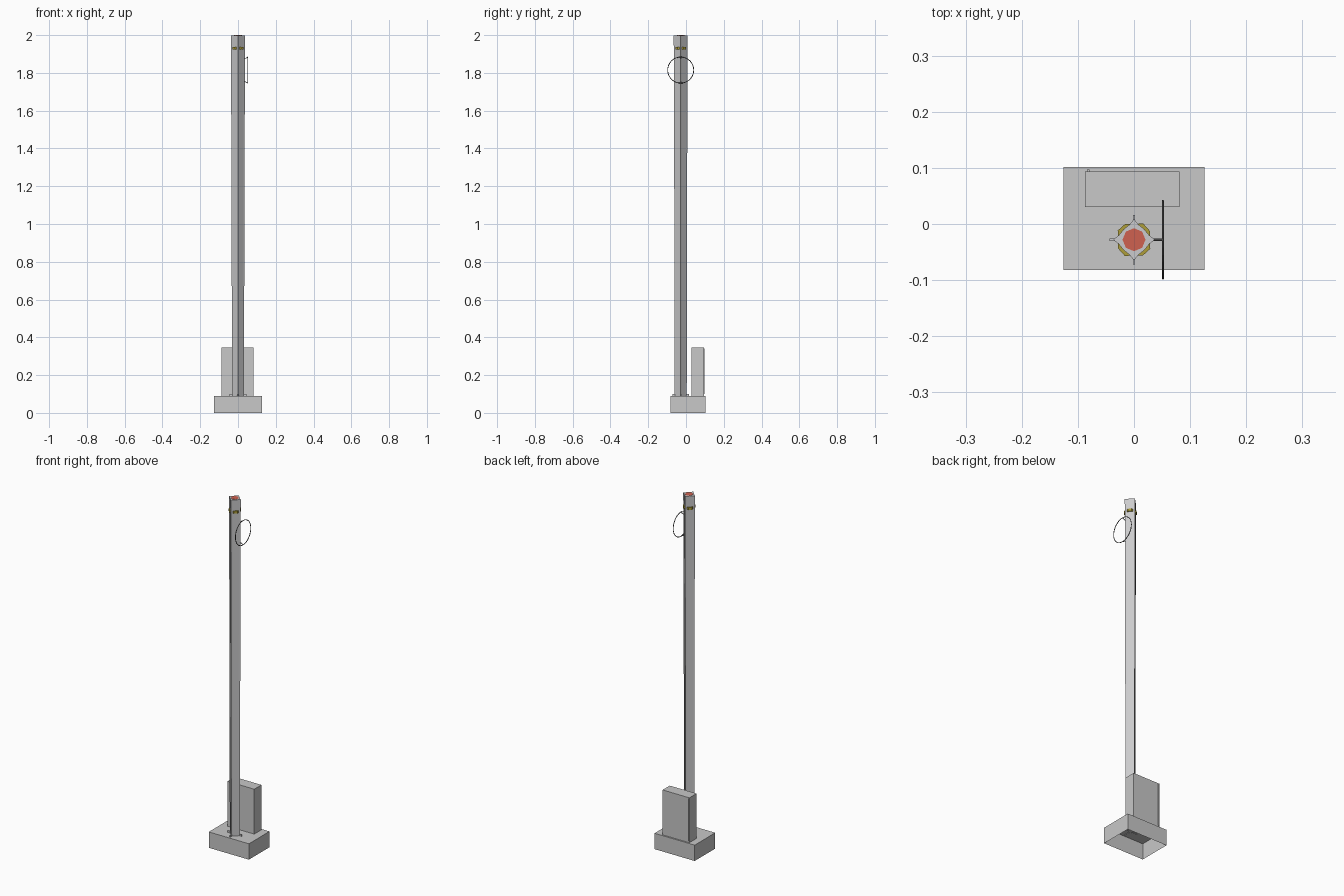
import bpy, bmesh, math
from mathutils import Vector

if "Cube" in bpy.data.objects:
    bpy.data.objects.remove(bpy.data.objects["Cube"])

PY = -0.028  # pole centre in y


def mat(name, rgb):
    m = bpy.data.materials.new(name)
    m.diffuse_color = (*rgb, 1)
    m.use_nodes = True
    m.node_tree.nodes["Principled BSDF"].inputs["Base Color"].default_value = m.diffuse_color
    return m


GREY = mat("concrete grey", (0.58, 0.58, 0.58))
STEEL = mat("steel grey", (0.60, 0.60, 0.61))
DARK = mat("dark metal", (0.12, 0.12, 0.12))
YELLOW = mat("mustard yellow", (0.42, 0.34, 0.04))
RED = mat("signal red", (0.62, 0.12, 0.08))


def finish(name, bm, m, smooth=False):
    bmesh.ops.recalc_face_normals(bm, faces=bm.faces)
    me = bpy.data.meshes.new(name)
    bm.to_mesh(me)
    bm.free()
    me.materials.append(m)
    ob = bpy.data.objects.new(name, me)
    bpy.context.collection.objects.link(ob)
    if smooth:
        bpy.context.view_layer.objects.active = ob
        ob.select_set(True)
        bpy.ops.object.shade_smooth_by_angle(angle=math.radians(40))
        ob.select_set(False)
    return ob


def box(name, lo, hi, m, open_bottom=False):
    bm = bmesh.new()
    bmesh.ops.create_cube(bm, size=1)
    for v in bm.verts:
        v.co = [lo[i] + (v.co[i] + 0.5) * (hi[i] - lo[i]) for i in range(3)]
    if open_bottom:
        low = min(bm.faces, key=lambda f: f.calc_center_median().z)
        bmesh.ops.delete(bm, geom=[low], context='FACES_ONLY')
    return finish(name, bm, m)


def loft(name, rings, m, smooth=False):
    """Skin a list of equal point rings and cap both ends."""
    bm = bmesh.new()
    vs = [[bm.verts.new(p) for p in r] for r in rings]
    n = len(vs[0])
    for a, b in zip(vs, vs[1:]):
        for i in range(n):
            bm.faces.new((a[i], a[(i + 1) % n], b[(i + 1) % n], b[i]))
    bm.faces.new(vs[0][::-1])
    bm.faces.new(vs[-1])
    return finish(name, bm, m, smooth)


def rod(name, a, b, r, m, sides=6):
    a, b = Vector(a), Vector(b)
    q = (b - a).to_track_quat('Z', 'Y')
    ring = [q @ Vector((r * math.cos(t), r * math.sin(t), 0))
            for t in (2 * math.pi * i / sides for i in range(sides))]
    return loft(name, [[a + p for p in ring], [b + p for p in ring]], m)


# hollow base block and rear cabinet
box("base_block", (-0.126, -0.082, 0), (0.126, 0.102, 0.09), GREY, True)
box("rear_cabinet", (-0.087, 0.03, 0.09), (0.081, 0.094, 0.345), GREY)
box("cabinet_hinge", (-0.084, 0.094, 0.10), (-0.079, 0.097, 0.34), GREY)

# four-pointed pole section
quarter = [(0.037, 0), (0.027, 0.008), (0.0185, 0.0185), (0.008, 0.027)]
section = []
for k in range(4):
    c, s = round(math.cos(k * math.pi / 2)), round(math.sin(k * math.pi / 2))
    section += [(x * c - y * s, x * s + y * c) for x, y in quarter]
loft("pole", [[(x * k, PY + y * k, z) for x, y in section]
              for z, k in ((0.09, 0.86), (1.45, 0.94), (1.6, 0.97), (2.0 - 0.001, 1.0))],
     STEEL, True)

# red octagonal cap plate
rod("top_light", (0, PY, 1.995), (0, PY, 2.0), 0.0205, RED, 8)

# foot lugs and yellow markers around the pole
for k in range(4):
    t = k * math.pi / 2
    d, p = Vector((math.cos(t), math.sin(t), 0)), Vector((-math.sin(t), math.cos(t), 0))
    o = Vector((0, PY, 0))
    foot = [o + d * 0.01 - p * 0.002, o + d * 0.044 - p * 0.002,
            o + d * 0.044 + p * 0.002, o + d * 0.01 + p * 0.002]
    loft("foot_lug", [[v + Vector((0, 0, z)) for v in foot] for z in (0.088, 0.1)], STEEL)
    t += math.pi / 4
    d, p = Vector((math.cos(t), math.sin(t), 0)), Vector((-math.sin(t), math.cos(t), 0))
    plate = [o + d * a + p * b for a, b in
             ((0.024, -0.016), (0.031, -0.009), (0.032, 0.009), (0.024, 0.016))]
    loft("yellow_marker", [[v + Vector((0, 0, z)) for v in plate] for z in (1.924, 1.938)], YELLOW)

# side ring with its two stays
bpy.ops.mesh.primitive_torus_add(major_segments=32, minor_segments=6, major_radius=0.069,
                                 minor_radius=0.002, location=(0.0515, PY, 1.815),
                                 rotation=(0, math.pi / 2, 0))
ring = bpy.context.object
ring.name = "side_ring"
ring.data.materials.append(DARK)
for s in (-1, 1):
    rod("ring_stay", (0.0515, PY, 1.815 + s * 0.068), (0.03, PY, 1.815 + s * 0.058), 0.002, DARK)
